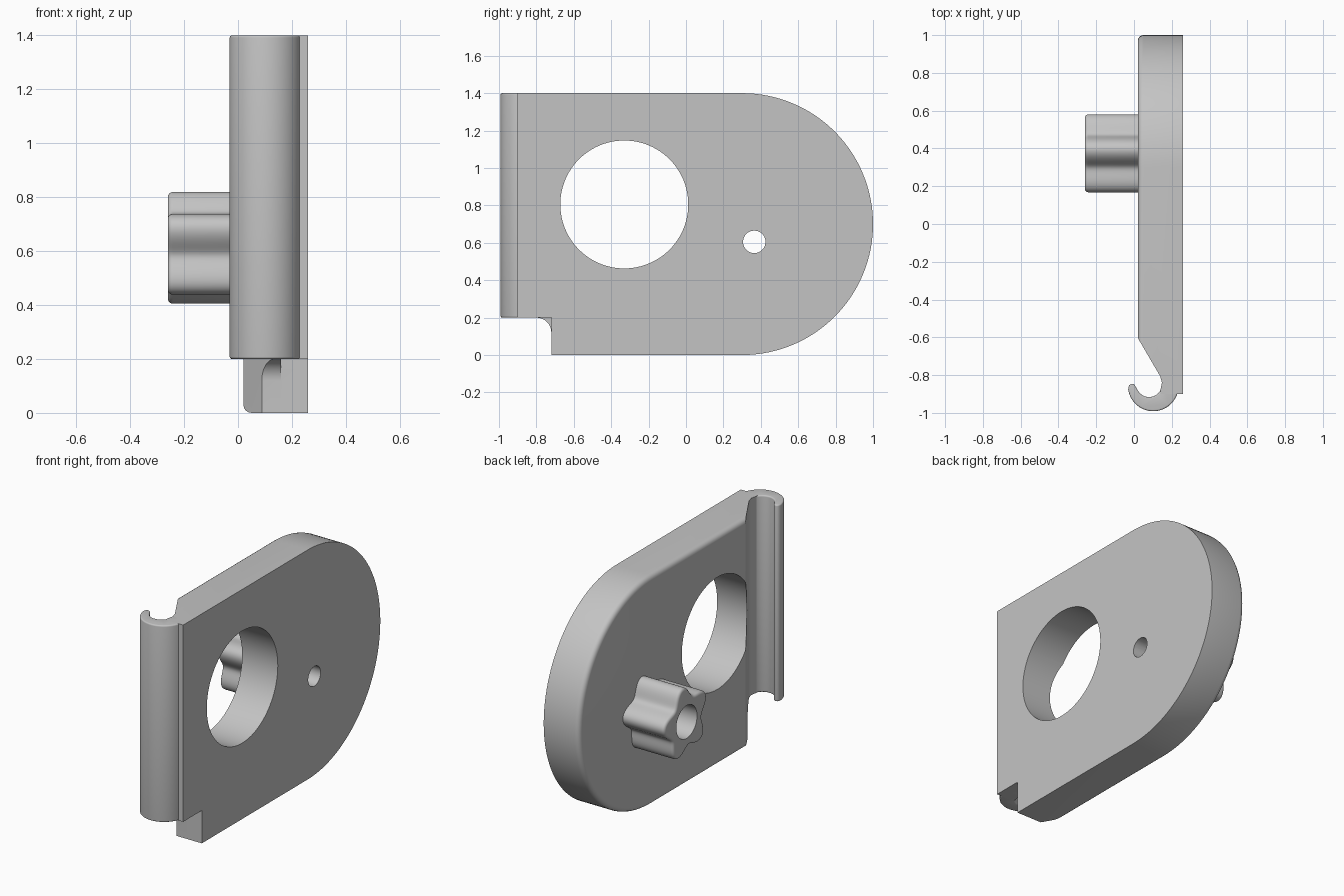
import bpy, bmesh
from math import sin, cos, pi, radians

old = bpy.data.objects.get("Cube")
if old:
    bpy.data.objects.remove(old, do_unlink=True)

grey = bpy.data.materials.new("plain grey")
grey.use_nodes = True
colour = (0.55, 0.55, 0.55, 1)
grey.diffuse_color = colour
grey.node_tree.nodes["Principled BSDF"].inputs["Base Color"].default_value = colour


def arc(cu, cv, r, start, end, n):
    """Points along an arc, angles in degrees."""
    steps = [radians(start + (end - start) * i / n) for i in range(n + 1)]
    return [(cu + r * cos(t), cv + r * sin(t)) for t in steps]


def prism(name, points, axis, low, high, bevel_ends=(), width=0.0):
    """Extrude a profile along x (points are y, z) or z (points are x, y)."""
    bm = bmesh.new()
    place = (lambda p, h: (h, *p)) if axis == 0 else (lambda p, h: (*p, h))
    rings = [[bm.verts.new(place(p, h)) for p in points] for h in (low, high)]
    bm.faces.new(rings[0])
    bm.faces.new(rings[1])
    for i in range(len(points)):
        j = (i + 1) % len(points)
        bm.faces.new((rings[0][i], rings[0][j], rings[1][j], rings[1][i]))
    bmesh.ops.recalc_face_normals(bm, faces=bm.faces)
    # Round the rim at the chosen ends
    rim = [e for e in bm.edges for h in bevel_ends
           if all(abs(v.co[axis] - h) < 1e-5 for v in e.verts)]
    if rim:
        bmesh.ops.bevel(bm, geom=rim, offset=width, segments=4, profile=0.5,
                        affect='EDGES', clamp_overlap=True)
    mesh = bpy.data.meshes.new(name)
    bm.to_mesh(mesh)
    bm.free()
    mesh.materials.append(grey)
    obj = bpy.data.objects.new(name, mesh)
    bpy.context.collection.objects.link(obj)
    return obj


def activate(obj):
    bpy.ops.object.select_all(action='DESELECT')
    obj.select_set(True)
    bpy.context.view_layer.objects.active = obj


def cut(obj, cutter):
    """Subtract a cutter and discard it."""
    cutter.hide_render = True
    mod = obj.modifiers.new("cut", 'BOOLEAN')
    mod.operation = 'DIFFERENCE'
    mod.solver = 'EXACT'
    mod.object = cutter
    activate(obj)
    bpy.ops.object.modifier_apply(modifier=mod.name)
    bpy.data.objects.remove(cutter, do_unlink=True)


def circle(cu, cv, r, n):
    return arc(cu, cv, r, 0, 360, n)[:-1]


HEIGHT, BACK, FACE = 1.4, 0.02, 0.26
KNOB_Y, KNOB_Z = 0.365, 0.605

# Plate with a half-round end and one softened rim
outline = [(-0.9, HEIGHT), (-0.9, 0)] + arc(0.3, 0.7, 0.7, -90, 90, 64)
plate = prism("plate", outline, 0, BACK, FACE, (BACK,), 0.03)

# Large window and small bolt hole
cut(plate, prism("window_cutter", circle(-0.33, 0.805, 0.342, 96), 0, -0.2, 0.5))
cut(plate, prism("bolt_cutter", circle(KNOB_Y, KNOB_Z, 0.06, 40), 0, -0.2, 0.5))

# Slanted relief leading into the hook
relief = [(-0.09, -0.415), (0.138, -0.805), (0.148, -0.84), (0.14, -0.88),
          (0.13, -1.1), (-0.3, -1.1), (-0.3, -0.415)]
cut(plate, prism("relief_cutter", relief, 2, -0.1, 1.5))

# Lower corner notch, with a fillet on its inner half
filleted = [(-1.1, -0.1), (-0.72, -0.1)] + arc(-0.8, 0.12, 0.08, 0, 90, 10) + [(-1.1, 0.2)]
cut(plate, prism("fillet_cutter", filleted, 0, -0.2, 0.165))
square = [(-1.1, -0.1), (-0.72, -0.1), (-0.72, 0.2), (-1.1, 0.2)]
cut(plate, prism("notch_cutter", square, 0, 0.16, 0.5))

# Curled hook along the front edge
hook_profile = (arc(0.102, -0.857, 0.134, -18, -172, 36)
                + arc(-0.01, -0.865, 0.019, 170, 10, 6)
                + arc(0.08, -0.847, 0.069, 200, 375, 32)
                + [(0.2, -0.8)])
hook = prism("hook", hook_profile, 2, 0.2, HEIGHT, (0.2, HEIGHT), 0.01)

# Five-lobed knob with an open bore
lobes = []
for i in range(120):
    t = 2 * pi * i / 120
    r = 0.185 + 0.032 * cos(5 * (t - radians(80)))
    lobes.append((KNOB_Y + r * cos(t), KNOB_Z + r * sin(t)))
knob = prism("knob", lobes, 0, -0.26, BACK + 0.005, (-0.26,), 0.018)
cut(knob, prism("bore_cutter", circle(KNOB_Y, KNOB_Z, 0.1, 48), 0, -0.4, 0.2))

for part in (plate, hook, knob):
    activate(part)
    bpy.ops.object.shade_smooth_by_angle(angle=radians(30))
